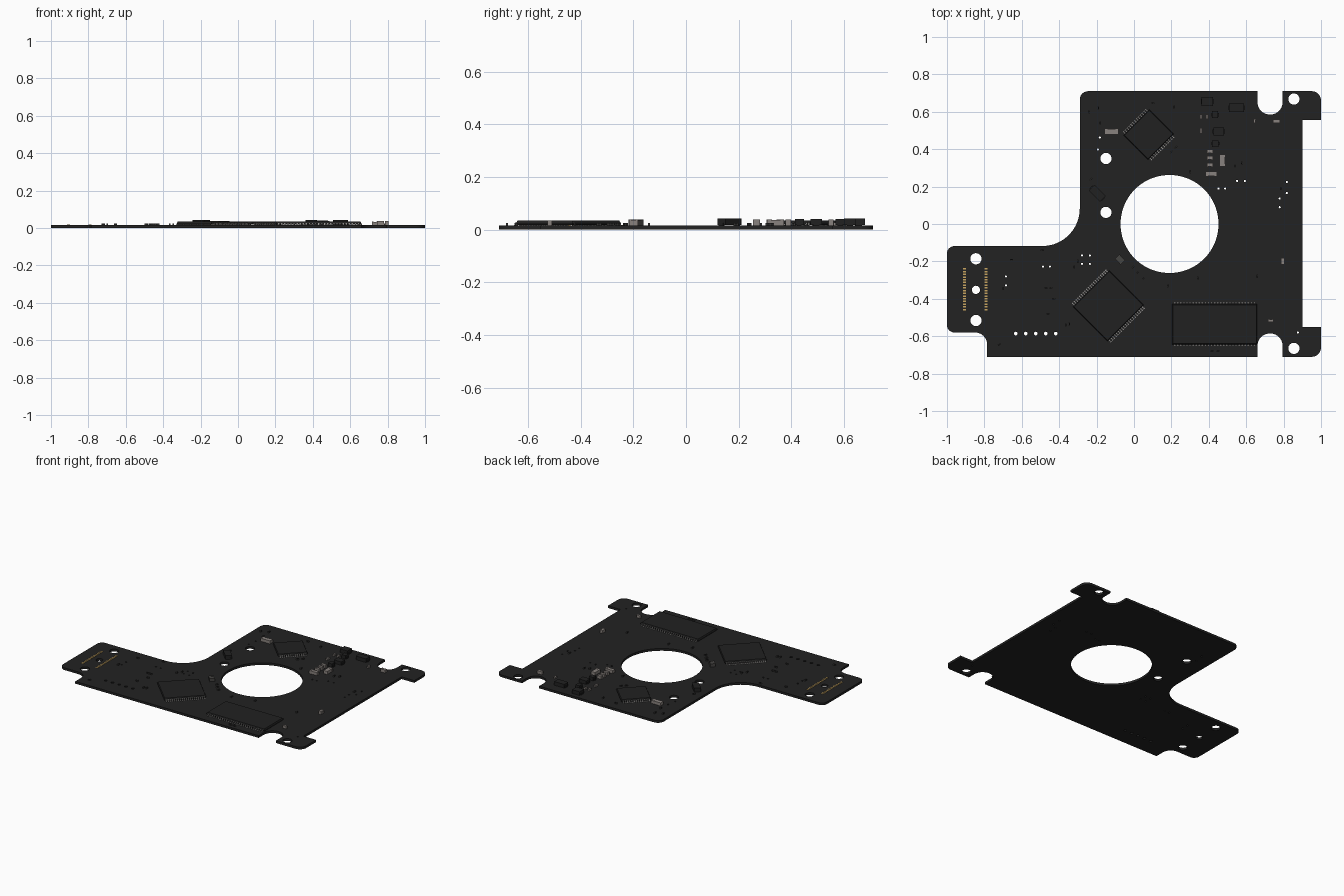
import bpy, bmesh, math
from mathutils import Vector, Matrix

if "Cube" in bpy.data.objects:
    bpy.data.objects.remove(bpy.data.objects["Cube"])

T = 0.016  # board thickness


def material(name, r, g, b):
    m = bpy.data.materials.new(name)
    m.diffuse_color = (r, g, b, 1)
    m.use_nodes = True
    m.node_tree.nodes["Principled BSDF"].inputs["Base Color"].default_value = m.diffuse_color
    return m


BLACK = material("board_black", 0.016, 0.016, 0.016)
CHIP = material("chip_black", 0.015, 0.015, 0.015)
DARK = material("dark_grey", 0.06, 0.058, 0.055)
GREY = material("ceramic_grey", 0.25, 0.225, 0.21)
TIN = material("tin", 0.36, 0.35, 0.34)
GOLD = material("gold", 0.60, 0.39, 0.12)


def fillet(corners, seg=10):
    """Round each (x, y, radius) corner of a closed outline."""
    out = []
    n = len(corners)
    for i, (x, y, r) in enumerate(corners):
        p = Vector((x, y))
        if r == 0:
            out.append(p)
            continue
        a = (Vector(corners[i - 1][:2]) - p).normalized()
        b = (Vector(corners[(i + 1) % n][:2]) - p).normalized()
        c = p + (a + b) * r  # right-angled corners
        for k in range(seg + 1):
            t = k / seg * math.pi / 2
            out.append(c - b * r * math.cos(t) - a * r * math.sin(t))
    return out


def circle(x, y, r, n):
    return [Vector((x + r * math.cos(2 * math.pi * k / n), y + r * math.sin(2 * math.pi * k / n)))
            for k in range(n)]


def finish(name, bm, mats, loc=(0, 0, 0), rot=0):
    bmesh.ops.recalc_face_normals(bm, faces=bm.faces)
    me = bpy.data.meshes.new(name)
    bm.to_mesh(me)
    bm.free()
    for m in mats:
        me.materials.append(m)
    ob = bpy.data.objects.new(name, me)
    ob.location = loc
    ob.rotation_euler.z = math.radians(rot)
    bpy.context.collection.objects.link(ob)
    return ob


def add_box(bm, x, y, z0, sx, sy, sz, mat=0):
    mtx = Matrix.Translation((x, y, z0 + sz / 2)) @ Matrix.Diagonal((sx, sy, sz, 1))
    vs = bmesh.ops.create_cube(bm, size=1, matrix=mtx)["verts"]
    for f in {f for v in vs for f in v.link_faces}:
        f.material_index = mat


# Circuit board: filled outline with holes
outline = fillet([
    (-0.29, 0.71, 0.045), (0.66, 0.71, 0), (0.66, 0.585, 0.067), (0.795, 0.585, 0.067),
    (0.795, 0.71, 0), (1, 0.71, 0.05), (1, 0.555, 0), (0.9, 0.555, 0), (0.9, -0.55, 0),
    (1, -0.55, 0), (1, -0.71, 0.05), (0.795, -0.71, 0), (0.795, -0.585, 0.067),
    (0.66, -0.585, 0.067), (0.66, -0.71, 0), (-0.785, -0.71, 0), (-0.785, -0.58, 0.065),
    (-1, -0.58, 0.04), (-1, -0.118, 0.04), (-0.29, -0.118, 0.2)])
loops = [outline, circle(0.19, 0, 0.262, 96), circle(-0.845, -0.352, 0.022, 24)]
for x, y in [(0.855, 0.668), (0.855, -0.665), (-0.15, 0.35), (-0.15, 0.062),
             (-0.845, -0.186), (-0.845, -0.516)]:
    loops.append(circle(x, y, 0.03, 32))
for i in range(5):
    loops.append(circle(-0.632 + i * 0.0535, -0.586, 0.01, 12))
vias = [(-0.685, -0.28), (-0.685, -0.328), (-0.487, -0.228), (-0.45, -0.228), (-0.278, -0.168),
        (-0.236, -0.168), (-0.278, -0.213), (-0.236, -0.213), (-0.183, 0.462), (-0.193, 0.398),
        (0.452, 0.19), (0.487, 0.19), (0.551, 0.23), (0.593, 0.23), (0.817, 0.225),
        (0.779, 0.136), (0.817, 0.165), (0.779, 0.09), (0.876, -0.58)]
loops += [circle(x, y, 0.006, 8) for x, y in vias]

cu = bpy.data.curves.new("circuit_board_profile", "CURVE")
cu.dimensions = "2D"
cu.fill_mode = "BOTH"
cu.extrude = T / 2
for pts in loops:
    s = cu.splines.new("POLY")
    s.points.add(len(pts) - 1)
    for q, p in zip(s.points, pts):
        q.co = (p.x, p.y, 0, 1)
    s.use_cyclic_u = True
cu.materials.append(BLACK)
board = bpy.data.objects.new("circuit_board", cu)
board.location.z = T / 2
bpy.context.collection.objects.link(board)
bpy.context.view_layer.objects.active = board
board.select_set(True)
bpy.ops.object.convert(target="MESH")
bpy.ops.object.shade_smooth_by_angle(angle=math.radians(35))
board.select_set(False)


def chip(name, x, y, sx, sy, rot, pins, pin_w, reach):
    """Moulded body with gull-wing leads on its two long (+-y) sides."""
    bm = bmesh.new()
    rings = []
    for inset, z in [(0.004, 0.002), (0, 0.009), (0, 0.011), (0.004, 0.019)]:
        a, b = sx / 2 - inset, sy / 2 - inset
        rings.append([bm.verts.new(p) for p in [(-a, -b, z), (a, -b, z), (a, b, z), (-a, b, z)]])
    bm.faces.new(rings[0])
    bm.faces.new(rings[-1])
    for lo, hi in zip(rings, rings[1:]):
        for k in range(4):
            bm.faces.new((lo[k], lo[(k + 1) % 4], hi[(k + 1) % 4], hi[k]))
    finish(name + "_body", bm, [CHIP], (x, y, T), rot)
    bm = bmesh.new()
    h, d = sy / 2, 0.0025
    prof = [(-0.002, 0.009), (reach * 0.4, 0.009), (reach * 0.55, 0), (reach, 0),
            (reach, d), (reach * 0.7, d), (reach * 0.55, 0.009 + d), (-0.002, 0.009 + d)]
    for side in (-1, 1):
        for i in range(pins):
            px = ((i + 0.5) / pins - 0.5) * (sx - 0.012)
            e = [[bm.verts.new((px + w, side * (h + u), z)) for u, z in prof]
                 for w in (-pin_w / 2, pin_w / 2)]
            bm.faces.new(e[0])
            bm.faces.new(e[1])
            for k in range(8):
                j = (k + 1) % 8
                bm.faces.new((e[0][k], e[0][j], e[1][j], e[1][k]))
    finish(name + "_leads", bm, [TIN], (x, y, T), rot)


chip("controller_chip", -0.137, -0.438, 0.275, 0.262, 45, 20, 0.008, 0.016)
chip("motor_driver_chip", 0.078, 0.478, 0.195, 0.185, 45, 13, 0.008, 0.015)
chip("memory_chip", 0.431, -0.536, 0.455, 0.215, 0, 27, 0.007, 0.010)

# Gold contact pads for the connector
bm = bmesh.new()
for x in (-0.905, -0.79):
    for i in range(16):
        add_box(bm, x, -0.24 - i * 0.0145, 0, 0.016, 0.008, 0.002)
finish("connector_pads", bm, [GOLD], (0, 0, T))


def passive(name, x, y, sx, sy, h, body, ends, rot=0):
    """Surface-mount part: ceramic body with a cap on each end of its long axis."""
    if sy > sx:
        sx, sy, rot = sy, sx, rot + 90
    bm = bmesh.new()
    cap = sx * 0.22
    add_box(bm, 0, 0, 0, sx - 2 * cap, sy * 0.94, h * 0.96)
    for s in (-1, 1):
        add_box(bm, s * (sx - cap) / 2, 0, 0, cap, sy, h, 1)
    finish(name, bm, [body, ends], (x, y, T), rot)


# Grey capacitors
caps = [(-0.12, 0.494, 0.074, 0.032, 0.022), (0.406, 0.388, 0.034, 0.02, 0.022),
        (0.406, 0.353, 0.034, 0.02, 0.022), (0.406, 0.316, 0.034, 0.02, 0.022),
        (0.472, 0.34, 0.032, 0.064, 0.022), (0.412, 0.268, 0.062, 0.026, 0.022),
        (0.358, 0.573, 0.012, 0.024, 0.012), (0.39, 0.573, 0.012, 0.024, 0.012),
        (0.358, 0.498, 0.012, 0.03, 0.012), (0.645, 0.55, 0.012, 0.022, 0.012),
        (0.762, 0.55, 0.037, 0.02, 0.022), (0.795, -0.2, 0.02, 0.034, 0.022),
        (0.732, -0.517, 0.03, 0.016, 0.018)]
for i, (x, y, sx, sy, h) in enumerate(caps):
    passive(f"capacitor_{i}", x, y, sx, sy, h, GREY, GREY)
passive("crystal", -0.075, -0.19, 0.045, 0.035, 0.022, DARK, DARK, -45)

# Black power components with side terminals
blocks = [(0.392, 0.655, 0.06, 0.05, 0), (0.548, 0.622, 0.08, 0.045, 0), (0.453, 0.495, 0.058, 0.044, 0),
          (0.434, 0.585, 0.032, 0.036, 0), (0.435, 0.43, 0.034, 0.034, 0), (-0.197, 0.165, 0.085, 0.045, -45)]
for i, (x, y, sx, sy, rot) in enumerate(blocks):
    bm = bmesh.new()
    tall = 0.026 if i in (0, 1, 5) else 0.024
    add_box(bm, 0, 0, 0.001, sx, sy, tall)
    for s in (-1, 1):
        add_box(bm, s * sx / 2, 0, 0, 0.008, sy * 0.5, 0.01, 0)
    finish(f"power_block_{i}", bm, [CHIP], (x, y, T), rot)

# Tiny dark resistors (last value is rotation)
tiny = [(-0.47, -0.342, 0), (-0.445, -0.342, 0), (-0.46, -0.48, 0), (-0.365, -0.54, 90),
        (-0.345, -0.535, 90), (-0.72, -0.645, 20), (-0.655, -0.19, 0), (-0.49, -0.12 - 0.02, 0),
        (-0.32, -0.23, 90), (-0.3, -0.2, 90), (-0.005, -0.23, 45), (0.02, -0.26, 45),
        (0.418, -0.68, 0), (0.45, -0.68, 0), (-0.19, 0.62, 90), (-0.24, 0.6, 90), (-0.18, 0.54, 90),
        (0.1, 0.645, 0), (0.215, 0.625, 90), (0.2, 0.385, 45), (0.225, 0.41, 45), (0.575, 0.325, 90),
        (0.54, 0.31, 90), (0.3, 0.28, 90), (0.18, -0.33, 90), (0.34, -0.29, 90), (0.785, 0.19, 90),
        (-0.7, -0.345, 90), (-0.23, 0.24, 45), (-0.43, -0.4, 0), (0.66, -0.28, 90), (0.05, -0.29, 45)]
for i, (x, y, rot) in enumerate(tiny):
    passive(f"resistor_{i}", x, y, 0.018, 0.008, 0.009, CHIP, DARK, rot)
